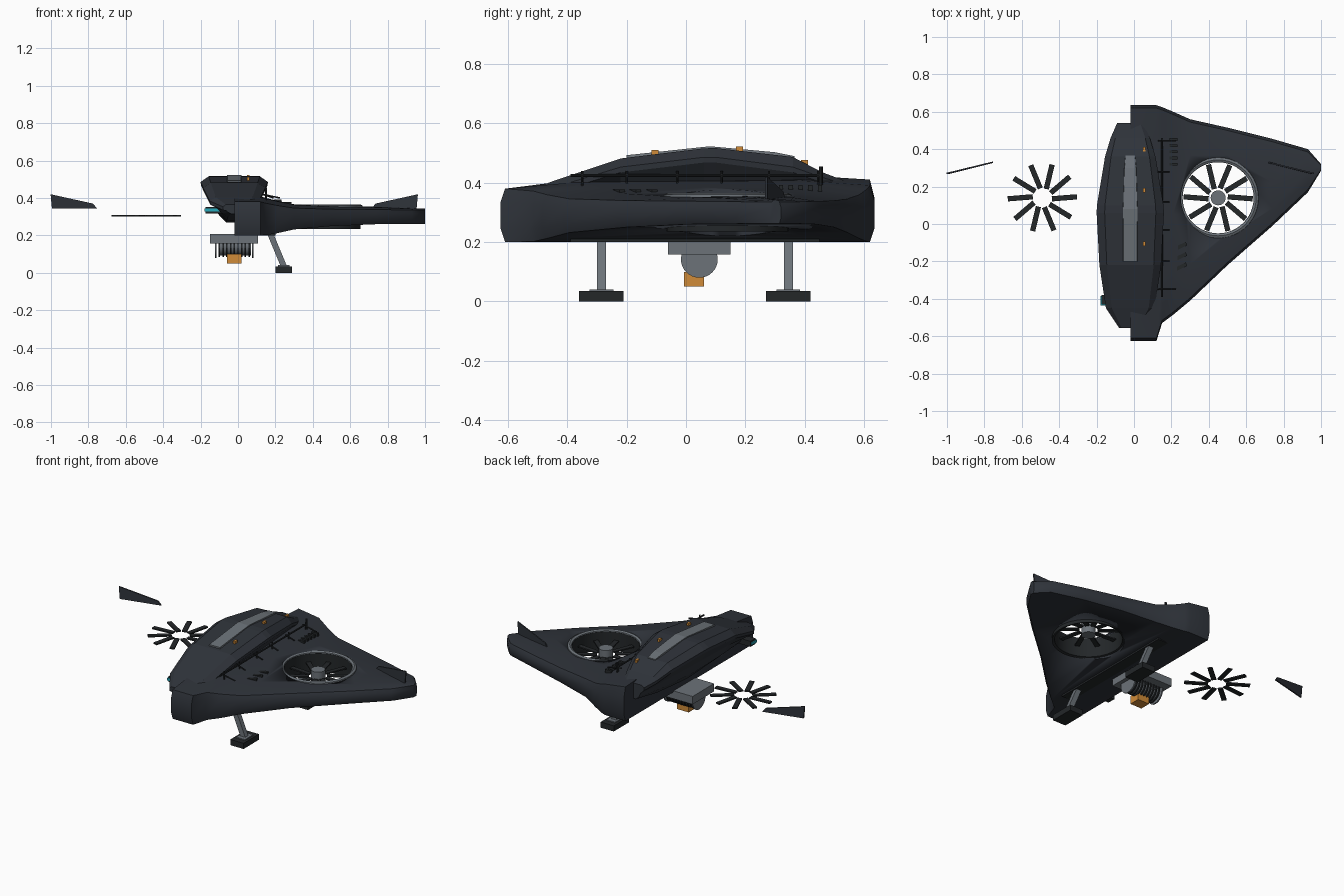
import bpy, bmesh
from math import radians, cos, sin, pi
from mathutils import Vector, Matrix

if "Cube" in bpy.data.objects:
    bpy.data.objects.remove(bpy.data.objects["Cube"])

MID = -0.02  # symmetry plane of the craft


def mat(name, c):
    m = bpy.data.materials.new(name)
    m.diffuse_color = (*c, 1)
    m.use_nodes = True
    m.node_tree.nodes["Principled BSDF"].inputs["Base Color"].default_value = m.diffuse_color
    return m


HULL = mat("hull_dark", (0.028, 0.033, 0.042))
BLACK = mat("black", (0.017, 0.02, 0.022))
GREY = mat("grey_metal", (0.15, 0.17, 0.19))
ORANGE = mat("orange", (0.63, 0.26, 0.04))
CYAN = mat("cyan", (0.02, 0.4, 0.5))


def finish(name, bm, m, smooth=None):
    bmesh.ops.recalc_face_normals(bm, faces=bm.faces)
    me = bpy.data.meshes.new(name)
    bm.to_mesh(me)
    bm.free()
    ob = bpy.data.objects.new(name, me)
    bpy.context.collection.objects.link(ob)
    me.materials.append(m)
    if smooth:
        bpy.ops.object.select_all(action='DESELECT')
        bpy.context.view_layer.objects.active = ob
        ob.select_set(True)
        bpy.ops.object.shade_smooth_by_angle(angle=radians(smooth))
    return ob


def add_box(bm, lo, hi, rot=0):
    lo, hi = Vector(lo), Vector(hi)
    mtx = Matrix.Translation((lo + hi) / 2) @ Matrix.Rotation(rot, 4, 'Z') @ Matrix.Diagonal((*(hi - lo), 1))
    bmesh.ops.create_cube(bm, size=1, matrix=mtx)


def box(name, lo, hi, m, rot=0):
    bm = bmesh.new()
    add_box(bm, lo, hi, rot)
    return finish(name, bm, m)


def add_rod(bm, a, b, r, seg=8):
    a, b = Vector(a), Vector(b)
    d = b - a
    mtx = Matrix.Translation((a + b) / 2) @ d.to_track_quat('Z', 'Y').to_matrix().to_4x4()
    bmesh.ops.create_cone(bm, cap_ends=True, segments=seg, radius1=r, radius2=r, depth=d.length, matrix=mtx)


def rod(name, a, b, r, m, seg=32):
    bm = bmesh.new()
    add_rod(bm, a, b, r, seg)
    return finish(name, bm, m, 35)


def loft(name, rings, m, smooth=None):
    bm = bmesh.new()
    vs = [[bm.verts.new(p) for p in r] for r in rings]
    n = len(rings[0])
    for r, s in zip(vs, vs[1:]):
        for i in range(n):
            bm.faces.new((r[i], r[(i + 1) % n], s[(i + 1) % n], s[i]))
    bm.faces.new(vs[0])
    bm.faces.new(vs[-1])
    return finish(name, bm, m, smooth)


def lathe(name, center, profile, m, seg=48):
    rings = [[(center[0] + r * cos(a), center[1] + r * sin(a), z) for r, z in profile]
             for a in (2 * pi * i / seg for i in range(seg))]
    bm = bmesh.new()
    vs = [[bm.verts.new(p) for p in r] for r in rings]
    n = len(profile)
    for i in range(seg):
        a, b = vs[i], vs[(i + 1) % seg]
        for j in range(n):
            bm.faces.new((a[j], b[j], b[(j + 1) % n], a[(j + 1) % n]))
    return finish(name, bm, m, 35)


# right wing: spanwise stations (x, y front, y back, bottom, edge top, crown)
def wing_ring(x, yf, yb, zb, ze, zc):
    i = min(0.015, (yb - yf) * 0.15)
    zl = zb + (ze - zb) * 0.25
    zh = zb + (ze - zb) * 0.75
    lift = max(0, (0.2 - x) * 0.14)
    L = yb - yf
    return [(x, yf + i, zb), (x, yf, zl), (x, yf, zh), (x, yf + i, ze), (x, yf + L * .2, zc),
            (x, yf + L * .5, zc + .003), (x, yf + L * .8, zc + lift * .5), (x, yb - i, ze + lift),
            (x, yb, zh + lift * .5), (x, yb, zl), (x, yb - i, zb)]


wing = loft("wing_body", [wing_ring(*s) for s in (
    (MID, -.625, .635, .2, .38, .41), (.12, -.625, .635, .2, .38, .402),
    (.15, -.53, .625, .202, .372, .397), (.21, -.485, .6, .212, .36, .382),
    (.3, -.41, .56, .232, .346, .364), (.5, -.22, .515, .25, .34, .355),
    (.74, -.01, .455, .26, .338, .35), (.93, .17, .4, .262, .336, .342),
    (1.0, .285, .32, .262, .336, .34))], HULL, 40)

# fan duct cut through the wing
FX, FY = 0.45, 0.14
cut = rod("duct_cutter", (FX, FY, 0), (FX, FY, .6), .2, HULL, 48)
mod = wing.modifiers.new("duct", 'BOOLEAN')
mod.operation, mod.object, mod.solver = 'DIFFERENCE', cut, 'EXACT'
bpy.ops.object.select_all(action='DESELECT')
bpy.context.view_layer.objects.active = wing
wing.select_set(True)
bpy.ops.object.modifier_apply(modifier="duct")
bpy.data.objects.remove(cut)
lathe("fan_duct", (FX, FY), [(.19, .24), (.205, .235), (.205, .355), (.19, .355)], BLACK)
lathe("fan_rim", (FX, FY), [(.19, .345), (.217, .345), (.215, .36), (.203, .366), (.192, .36)], GREY)
rod("fan_hub", (FX, FY, .27), (FX, FY, .345), .04, GREY)

# ten-blade fans on both sides
for side, cx in (("right", FX), ("left", 2 * MID - FX)):
    bm = bmesh.new()
    for k in range(10):
        a = 2 * pi * k / 10
        cr = .118
        add_box(bm, (cx + cr * cos(a) - .067, FY + cr * sin(a) - .014, .3),
                (cx + cr * cos(a) + .067, FY + cr * sin(a) + .014, .308), a + (.08 if side == "left" else -.08))
    finish(side + "_fan_blades", bm, BLACK)

# wing tip fins, mirrored
for side, s in (("right", 1), ("left", -1)):
    pts = ((.735, .33, .345), (.975, .27, .345), (.982, .27, .42), (.755, .325, .37))
    loft(side + "_tip_fin", [[(MID + s * x, y + d, z) for x, y, z in pts] for d in (-.004, .004)], HULL)


# faceted centre hull: (y, half width, bottom, belt, top)
def hull_ring(y, w, zb, zm, zt):
    h = zm - zb
    half = [(.25, zb), (.52, zb + h * .25), (.68, zb + h * .58), (.99, zm - .01), (1, zm + .008), (.76, zt)]
    return [(MID + w * k, y, z) for k, z in half] + [(MID - w * k, y, z) for k, z in reversed(half)]


loft("centre_hull", [hull_ring(*s) for s in (
    (-.555, .06, .315, .345, .365), (-.45, .13, .3, .375, .405), (-.22, .165, .28, .445, .482),
    (.06, .18, .27, .478, .516), (.1, .178, .27, .478, .517), (.36, .135, .285, .445, .487),
    (.46, .105, .3, .41, .435), (.54, .07, .31, .385, .405))], HULL)

# long roof window following the roof line
loft("roof_window", [[(MID - w, y, z - .02), (MID + w, y, z - .02), (MID + w * .9, y, z), (MID - w * .9, y, z)]
     for y, w, z in ((-.2, .04, .493), (.08, .042, .523), (.3, .034, .503), (.365, .028, .49))], GREY)

# orange roof lights
for i, (y, z) in enumerate(((-.105, .5), (.18, .511), (.4, .466))):
    box(f"roof_light_{i}", (.048, y - .012, z - .01), (.062, y + .012, z + .011), ORANGE)

# front light bar
box("light_bar_housing", (-.175, -.43, .318), (.135, -.38, .352), BLACK)
box("light_bar", (-.18, -.436, .327), (.14, -.385, .343), CYAN)

# hull side pipe with brackets
bm = bmesh.new()
add_rod(bm, (.15, -.39, .425), (.15, .45, .425), .005)
for y in (-.35, -.2, -.03, .12, .28, .445):
    add_rod(bm, (.15, y, .385), (.15, y, .44), .004)
    add_rod(bm, (.13, y, .42), (.225 if y in (-.35, .445) else .19, y, .4), .004)
add_rod(bm, (.15, .455, .39), (.15, .455, .455), .006)
finish("side_pipe", bm, BLACK, 35)

# slanted louvres and short vents on the wing
bm = bmesh.new()
for y in (-.125, -.18, -.235):
    add_box(bm, (.19, y - .01, .36), (.285, y + .01, .378), radians(25))
for k in range(5):
    y = .32 + k * .033
    add_box(bm, (.19, y - .007, .37), (.232, y + .007, .392))
finish("wing_vents", bm, BLACK)

# belly pod: mount, drum, cooling fins and sensor
box("pod_mount", (-.15, -.06, .158), (.107, .15, .207), GREY)
rod("pod_drum", (-.1, .045, .142), (.07, .045, .142), .05, GREY)
bm = bmesh.new()
for k in range(9):
    x = -.1 + k * .02
    add_rod(bm, (x - .004, .045, .142), (x + .004, .045, .142), .058, 32)
finish("pod_fins", bm, BLACK, 35)
for n, x in (("left", -.118), ("right", .078)):
    rod(n + "_pod_cap", (x - .004, .045, .142), (x + .004, .045, .142), .062, GREY)
box("pod_sensor", (-.06, -.007, .05), (.02, .06, .1), ORANGE)

# landing gear on the right side
box("gear_rail", (.13, -.39, .2), (.2, .45, .226), BLACK)
for n, y in (("front", -.285), ("back", .345)):
    loft(n + "_leg", [[(x - .017, y - .015, z), (x + .017, y - .015, z), (x + .017, y + .015, z),
                       (x - .017, y + .015, z)] for x, z in ((.17, .215), (.245, .035))], GREY)
    box(n + "_ankle", (.215, y - .04, .03), (.275, y + .04, .041), GREY)
    box(n + "_foot", (.2, y - .075, 0), (.29, y + .075, .035), BLACK)
